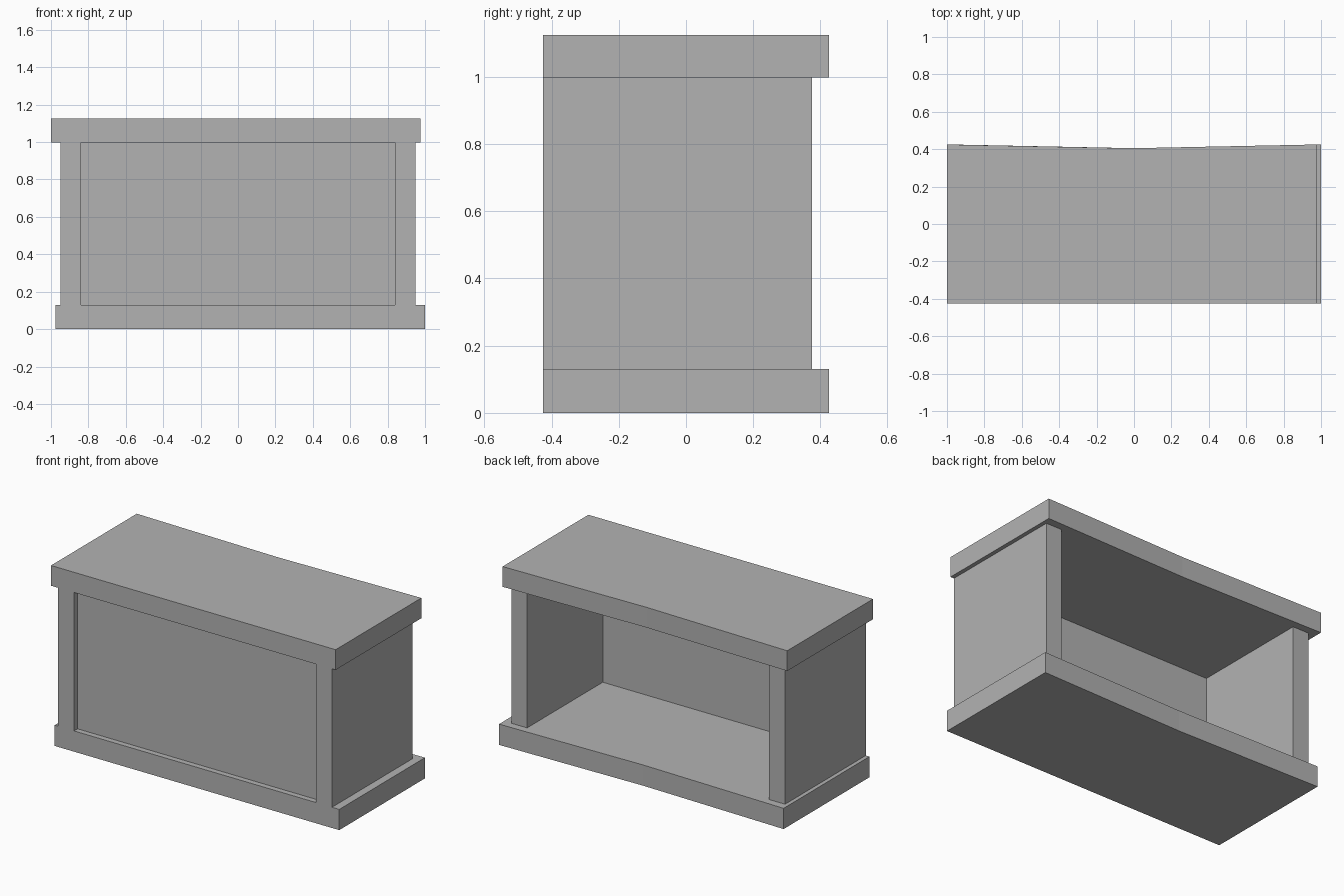
import bpy

old = bpy.data.objects.get("Cube")
if old:
    bpy.data.objects.remove(old, do_unlink=True)

FRONT = -0.425
BACK = 0.425
BACK_MIDDLE = 0.405
SLAB_BOTTOM_TOP = 0.13
SLAB_TOP_BOTTOM = 0.998

grey = bpy.data.materials.new("plain grey")
grey.use_nodes = True
colour = (0.45, 0.45, 0.45, 1)
grey.diffuse_color = colour
grey.node_tree.nodes["Principled BSDF"].inputs["Base Color"].default_value = colour


def prism(name, outline, z0, z1):
    """Extrude a counter-clockwise plan outline from z0 to z1."""
    n = len(outline)
    verts = [(x, y, z) for z in (z0, z1) for x, y in outline]
    faces = [tuple(reversed(range(n))), tuple(range(n, 2 * n))]
    faces += [(i, (i + 1) % n, (i + 1) % n + n, i + n) for i in range(n)]
    mesh = bpy.data.meshes.new(name)
    mesh.from_pydata(verts, [], faces)
    mesh.materials.append(grey)
    obj = bpy.data.objects.new(name, mesh)
    bpy.context.collection.objects.link(obj)
    return obj


def box(name, x0, x1, y0, y1, z0, z1):
    return prism(name, [(x0, y0), (x1, y0), (x1, y1), (x0, y1)], z0, z1)


def slab(name, x0, x1, z0, z1):
    """Board whose back edge bends in slightly at the middle."""
    middle = (x0 + x1) / 2
    outline = [(x0, FRONT), (x1, FRONT), (x1, BACK), (middle, BACK_MIDDLE), (x0, BACK)]
    return prism(name, outline, z0, z1)


# Base and top boards, offset sideways from each other
slab("base_board", -0.975, 1.0, 0, SLAB_BOTTOM_TOP)
slab("top_board", -1.0, 0.975, SLAB_TOP_BOTTOM, 1.125)

# Side walls
for side, x0, x1 in (("left", 0.84, 0.95), ("right", -0.95, -0.84)):
    box(side + "_wall", x0, x1, FRONT, 0.375, SLAB_BOTTOM_TOP, SLAB_TOP_BOTTOM)

# Thin front panel, set back between the walls; the rear stays open
box("front_panel", -0.84, 0.84, -0.39, -0.375, SLAB_BOTTOM_TOP, SLAB_TOP_BOTTOM)
